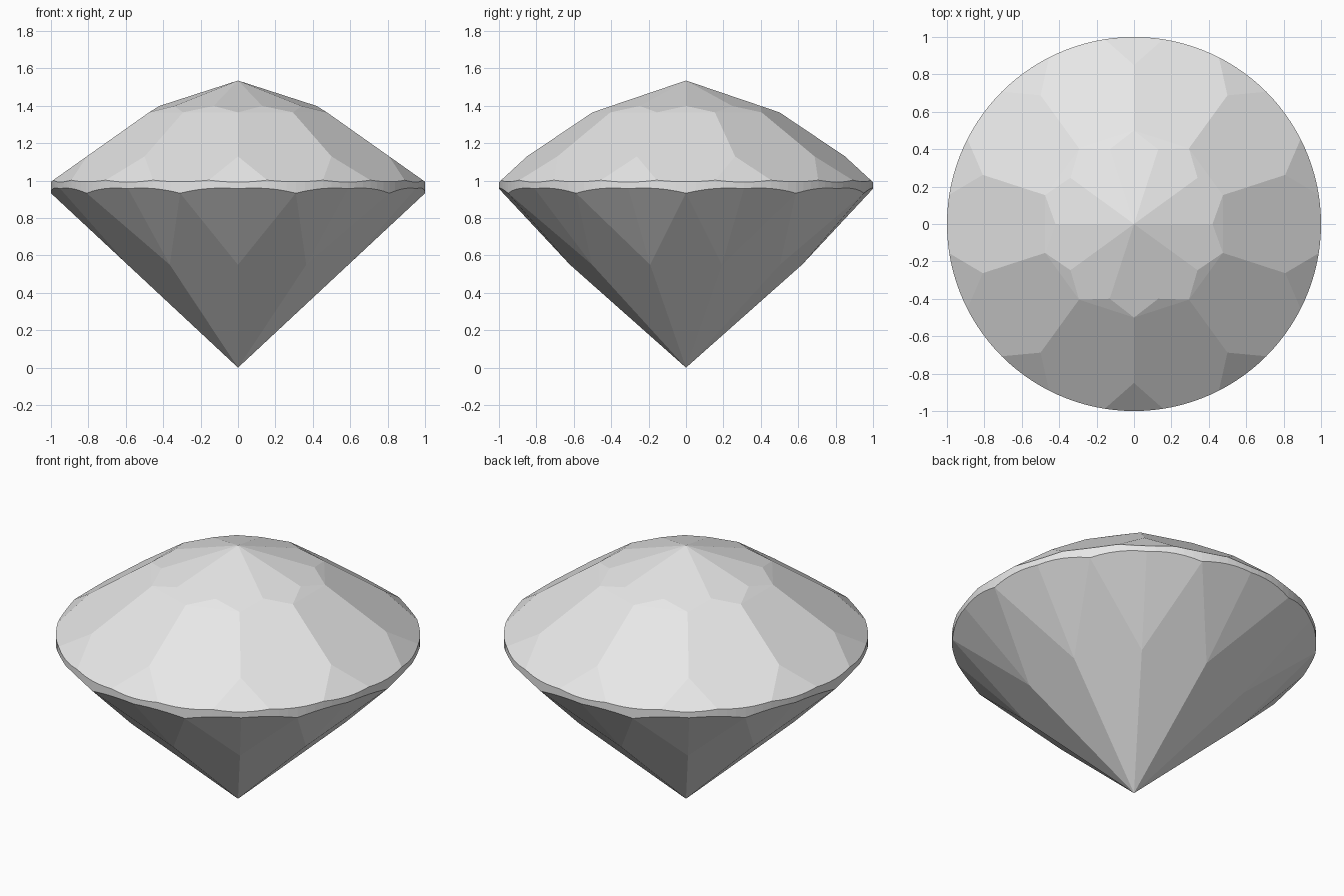
import bpy, bmesh
from math import cos, sin, radians

cube = bpy.data.objects.get("Cube")
if cube:
    bpy.data.objects.remove(cube)

FOLD = 10
STEP = 360 / FOLD
HALF = STEP / 2


def at(radius, degrees):
    return radius * cos(radians(degrees)), radius * sin(radians(degrees))


def facet_ring(offset, radius, height, slope, twist=0.0):
    """Planes of one facet type, repeated round the stone."""
    planes = []
    for i in range(FOLD):
        c, s = at(1, offset + STEP * i)
        gx, gy = slope * c - twist * s, slope * s + twist * c
        planes.append((gx, gy, height - slope * radius))
    return planes


def heights(planes, x, y):
    return [gx * x + gy * y + z for gx, gy, z in planes]


# Crown: table kites, main facets and upper girdle facets
crown = (facet_ring(HALF, 0, 1.535, -0.34)
         + facet_ring(0, 0.42, 1.404, -0.707)
         + facet_ring(HALF, 0.85, 1.13, -0.92))

# Pavilion: long main facets and paired lower girdle facets
pavilion = (facet_ring(0, 0, 0, 0.932)
            + facet_ring(HALF, 0.62, 0.55, 1.07, 0.092)
            + facet_ring(HALF, 0.62, 0.55, 1.07, -0.092))

# Corner points of the cut stone
bm = bmesh.new()
bm.verts.new((0, 0, 0))
bm.verts.new((0, 0, 1.535))


def add_corner(planes, pick, radius, degrees):
    x, y = at(radius, degrees)
    bm.verts.new((x, y, pick(heights(planes, x, y))))


for i in range(FOLD):
    add_corner(crown, min, 0.42, STEP * i)
    add_corner(crown, min, 0.50, STEP * i + HALF)
    add_corner(crown, min, 0.85, STEP * i + HALF)
    add_corner(pavilion, max, 0.62, STEP * i + HALF)

# Scalloped girdle, where the facets meet the round outline
SEGMENTS = 120
for i in range(SEGMENTS):
    add_corner(crown, min, 1, i * 360 / SEGMENTS)
    add_corner(pavilion, max, 1, i * 360 / SEGMENTS)

# The stone is convex, so its hull gives the facets
bmesh.ops.convex_hull(bm, input=bm.verts[:])
bmesh.ops.dissolve_limit(bm, angle_limit=radians(1), verts=bm.verts[:], edges=bm.edges[:])
bmesh.ops.recalc_face_normals(bm, faces=bm.faces[:])

mesh = bpy.data.meshes.new("cut_gem")
bm.to_mesh(mesh)
bm.free()
gem = bpy.data.objects.new("cut_gem", mesh)
bpy.context.collection.objects.link(gem)

# Pale grey stone
grey = bpy.data.materials.new("pale_grey")
grey.use_nodes = True
grey.diffuse_color = (0.8, 0.8, 0.8, 1)
grey.node_tree.nodes["Principled BSDF"].inputs["Base Color"].default_value = (0.8, 0.8, 0.8, 1)
mesh.materials.append(grey)
